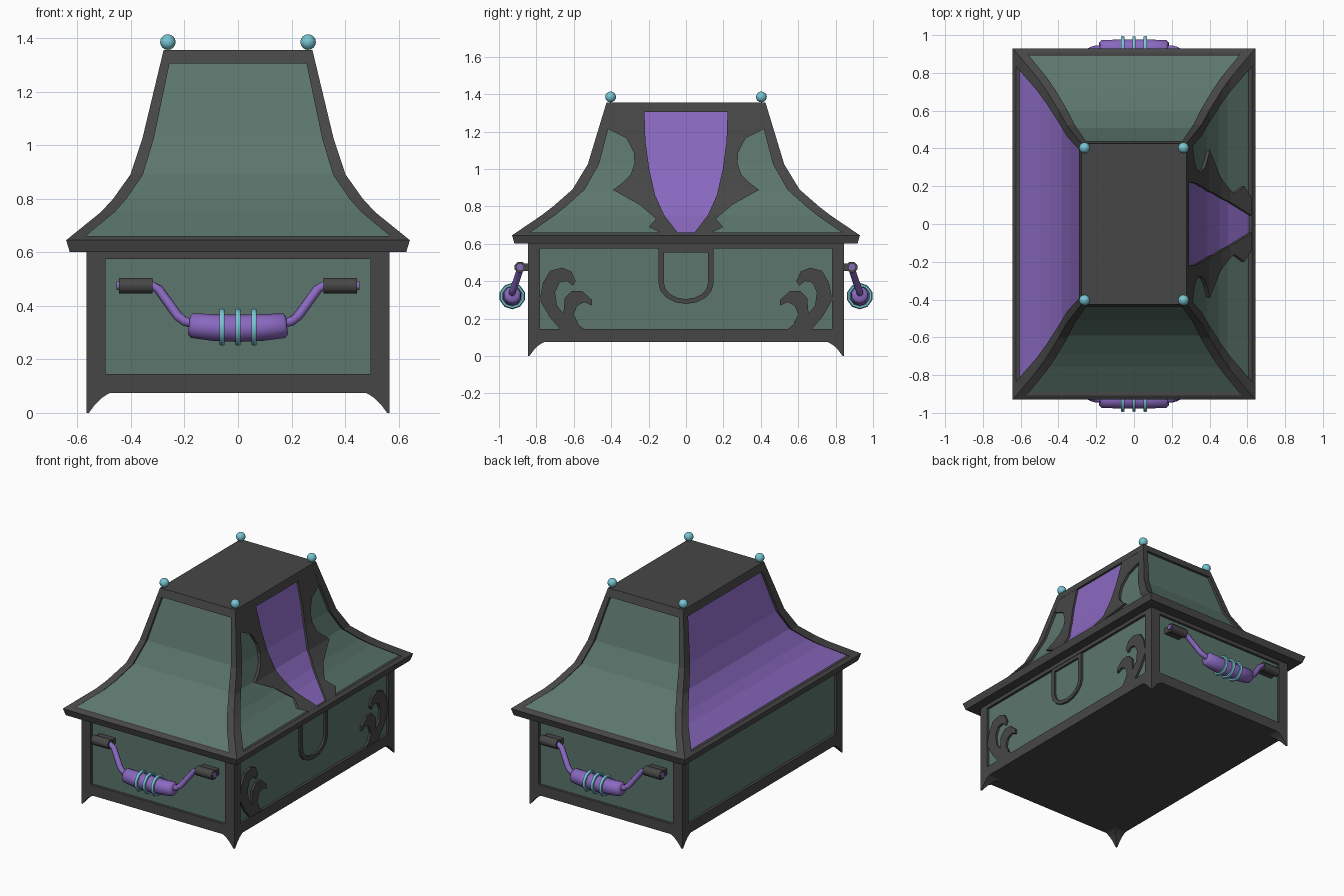
import bpy, bmesh, math
from mathutils import Vector

if "Cube" in bpy.data.objects:
    bpy.data.objects.remove(bpy.data.objects["Cube"])


def material(name, rgb):
    m = bpy.data.materials.new(name)
    m.diffuse_color = (*rgb, 1)
    m.use_nodes = True
    m.node_tree.nodes["Principled BSDF"].inputs["Base Color"].default_value = m.diffuse_color
    return m


DARK = material("dark iron", (0.062, 0.062, 0.062))
GREEN = material("grey green", (0.105, 0.182, 0.153))
PURPLE = material("purple", (0.254, 0.141, 0.527))
CYAN = material("pale cyan", (0.188, 0.56, 0.65))


def finish(name, bm, mats, smooth=False, rule=None):
    bmesh.ops.recalc_face_normals(bm, faces=bm.faces)
    for f in bm.faces:
        f.smooth = smooth
        if rule:
            f.material_index = rule(f)
    me = bpy.data.meshes.new(name)
    bm.to_mesh(me)
    bm.free()
    for m in mats:
        me.materials.append(m)
    ob = bpy.data.objects.new(name, me)
    bpy.context.collection.objects.link(ob)
    if smooth:
        bpy.ops.object.select_all(action='DESELECT')
        ob.select_set(True)
        bpy.context.view_layer.objects.active = ob
        bpy.ops.object.shade_smooth_by_angle(angle=math.radians(50))
    return ob


def loft(name, rings, mats, smooth=False, rule=None):
    """Closed solid through rings of equal point count."""
    bm = bmesh.new()
    vs = [[bm.verts.new(p) for p in r] for r in rings]
    n = len(rings[0])
    for a, b in zip(vs, vs[1:]):
        for i in range(n):
            j = (i + 1) % n
            bm.faces.new((a[i], a[j], b[j], b[i]))
    bm.faces.new(vs[0])
    bm.faces.new(vs[-1])
    return finish(name, bm, mats, smooth, rule)


def rect(x0, x1, y0, y1, z):
    return [(x0, y0, z), (x1, y0, z), (x1, y1, z), (x0, y1, z)]


def box(name, x0, x1, y0, y1, z0, z1, mat):
    return loft(name, [rect(x0, x1, y0, y1, z0), rect(x0, x1, y0, y1, z1)], [mat])


def tube(name, path, radii, mat, n=8):
    pts = [Vector(p) for p in path]
    rings = []
    for i, p in enumerate(pts):
        t = pts[min(i + 1, len(pts) - 1)] - pts[max(i - 1, 0)]
        q = t.to_track_quat('Z', 'Y')
        rings.append([p + q @ Vector((radii[i] * math.cos(2 * math.pi * (k + .5) / n),
                                      radii[i] * math.sin(2 * math.pi * (k + .5) / n), 0)) for k in range(n)])
    return loft(name, rings, [mat], True)


def interp(table, z):
    for (z0, a), (z1, b) in zip(table, table[1:]):
        if z <= z1:
            return a + (b - a) * max(0, (z - z0) / (z1 - z0))
    return table[-1][1]


# lid profile: half widths by height
LX = [(.645, .642), (.75, .512), (.80, .466), (.89, .402), (1.025, .357), (1.355, .278)]
LY = [(.645, .93), (.75, .775), (.80, .71), (.89, .607), (1.025, .525), (1.355, .425)]
X = lambda z: interp(LX, z)
Y = lambda z: interp(LY, z)
BOT, TOP, INSET = .66, 1.305, .018
levels = [BOT] + [z for z, _ in LX[1:-1]] + [TOP]


def lid_rect(z, d=0):
    return rect(-X(z) + d, X(z) - d, -Y(z) + d, Y(z) - d, z)


# lid panels: purple at the back (-x), green elsewhere
loft("lid_panels", [lid_rect(z, INSET) for z in levels], [GREEN, PURPLE],
     rule=lambda f: 1 if f.normal.x < -.3 else 0)
loft("lid_top_band", [lid_rect(TOP), lid_rect(1.355)], [DARK])
loft("lid_rim", [rect(-.628, .628, -.917, .917, .60), lid_rect(.645), lid_rect(BOT)], [DARK])

# lid corner posts, finials and feet
for sx in (-1, 1):
    for sy in (-1, 1):
        rings = []
        for z in levels:
            k = (TOP - z) / (TOP - BOT)
            rings.append(rect(sx * X(z), sx * (X(z) - .034 - .02 * k),
                              sy * Y(z), sy * (Y(z) - .048 - .027 * k), z))
        loft("lid_corner_post", rings, [DARK])
        bm = bmesh.new()
        bmesh.ops.create_uvsphere(bm, u_segments=12, v_segments=8, radius=.029)
        bmesh.ops.translate(bm, verts=bm.verts, vec=(sx * .262, sy * .403, 1.385))
        finish("finial_ball", bm, [CYAN], True)
        loft("foot", [rect(sx * .565, sx * (.565 - w), sy * .845, sy * (.845 - w), z)
                      for z, w in ((0, .008), (.03, .03), (.055, .055), (.07, .078), (.08, .1))], [DARK])
        box("body_corner_post", *sorted((sx * .565, sx * .495)), *sorted((sy * .845, sy * .78)),
            .14, .58, DARK)

# body
box("body_panels", -.548, .548, -.828, .828, .10, .60, GREEN)
box("body_base", -.565, .565, -.845, .845, .075, .145, DARK)
box("body_top_rail", -.565, .565, -.845, .845, .575, .605, DARK)

# tongue panel on the lid's +x side, with its scalloped surround
TONGUE = [(.66, .045), (.685, .065), (.755, .118), (.86, .165), (1.0, .197), (1.15, .217), (1.305, .222)]
SCALLOP = [(.66, .14), (.69, .198), (.733, .16), (.807, .246), (.888, .39), (.93, .335), (.973, .294),
           (1.03, .276), (1.085, .278), (1.13, .30), (1.165, .32), (1.215, .42), (1.305, .41)]
zs = sorted({z for t in (TONGUE, SCALLOP) for z, _ in t} | set(levels))


def side_strip(name, lo, hi, d0, d1, mat):
    loft(name, [[(X(z) - d0, lo(z), z), (X(z) - d0, hi(z), z),
                 (X(z) - d1, hi(z), z), (X(z) - d1, lo(z), z)] for z in zs], [mat])


tongue = lambda z: interp(TONGUE, z)
scallop = lambda z: interp(SCALLOP, z)
side_strip("tongue_panel", lambda z: -tongue(z) - .005, lambda z: tongue(z) + .005,
           INSET - .004, INSET + .004, PURPLE)
for s in (-1, 1):
    side_strip("tongue_surround", lambda z: s * tongue(z), lambda z: s * scallop(z), .001, INSET + .01, DARK)


# flat ornaments on the body's +x side
def plate(name, outline):
    bm = bmesh.new()
    face = bm.faces.new([bm.verts.new((.54, y, z)) for y, z in outline])
    ext = bmesh.ops.extrude_face_region(bm, geom=[face])
    bmesh.ops.translate(bm, verts=[v for v in ext["geom"] if isinstance(v, bmesh.types.BMVert)],
                        vec=(.022, 0, 0))
    finish(name, bm, [DARK])


def u_shape(hw, zc, h, top):
    arc = [(-hw * math.cos(a), zc - h * math.sin(a)) for a in (math.pi * i / 8 for i in range(9))]
    return [(-hw, top)] + arc + [(hw, top)]


plate("lock_outline", u_shape(.147, .39, .112, .578) + u_shape(.118, .39, .086, .578)[::-1])
box("lock_bar", .54, .562, -.12, .12, .552, .578, DARK)

BIG = [(-.782, .30), (-.765, .39), (-.727, .455), (-.663, .472), (-.613, .452), (-.59, .40), (-.605, .375),
       (-.635, .40), (-.675, .393), (-.70, .34), (-.69, .27), (-.645, .213), (-.59, .18), (-.545, .145),
       (-.675, .145), (-.73, .21)]
SMALL = [(-.655, .23), (-.648, .31), (-.61, .347), (-.556, .347), (-.503, .30), (-.503, .27), (-.545, .288),
         (-.583, .267), (-.60, .22), (-.575, .175), (-.63, .17)]
for s in (-1, 1):
    plate("scroll_large", [(-s * y, z) for y, z in BIG])
    plate("scroll_small", [(-s * y, z) for y, z in SMALL])

# handles on both ends
for s in (-1, 1):
    ym, yg = s * .887, s * .929
    for m in (-1, 1):
        tube("handle_mount", [(m * .32, ym, .475), (m * .445, ym, .475)], [.031] * 2, DARK)
        box("handle_bracket", *sorted((m * .325, m * .44)), *sorted((s * .82, ym)), .455, .495, DARK)
        tube("handle_rod", [(m * .453, ym, .475), (m * .32, ym, .475), (m * .297, ym, .462),
                            (m * .225, s * .921, .362), (m * .20, yg, .342), (m * .165, yg, .333)],
             [.018] * 6, PURPLE)
    tube("handle_grip", [(x, yg, .316 + .011 * (x / .18) ** 2) for x in (-.183, -.172, -.09, 0, .09, .172, .183)],
         [.034, .046, .05, .051, .05, .046, .034], PURPLE, 10)
    for x in (-.06, 0, .06):
        bpy.ops.mesh.primitive_torus_add(major_radius=.06, minor_radius=.0105, major_segments=10,
                                         minor_segments=6, location=(x, yg, .32), rotation=(0, math.pi / 2, 0))
        ring = bpy.context.object
        ring.name = "grip_ring"
        ring.data.materials.append(CYAN)
        bpy.ops.object.shade_smooth_by_angle(angle=math.radians(60))
